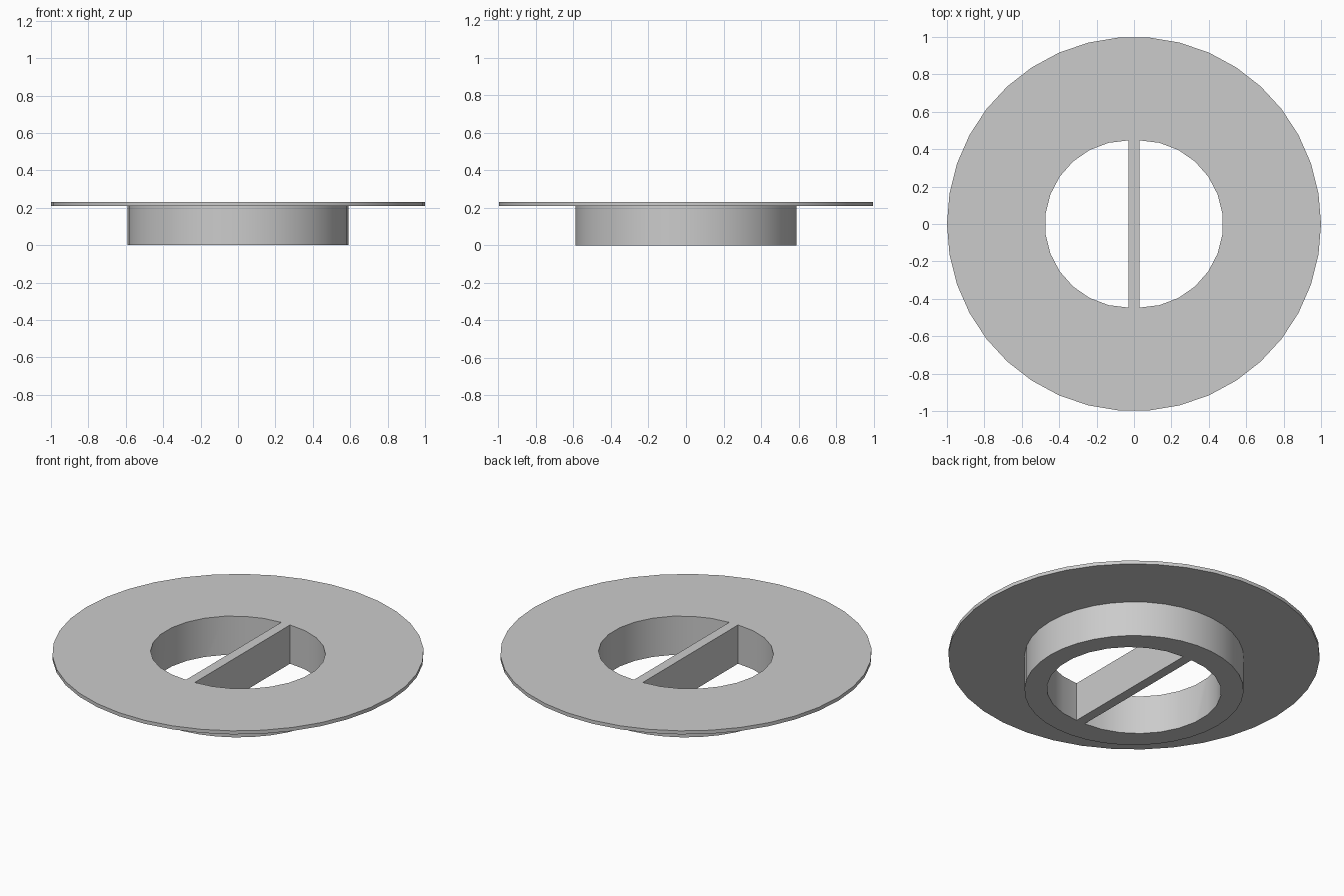
import bpy, bmesh, math

cube = bpy.data.objects.get("Cube")
if cube:
    bpy.data.objects.remove(cube)

HEIGHT = 0.23
FLANGE_Z = 0.209
COLLAR_R = 0.59
HOLE_R = 0.447
BAR_HALF = 0.029
SIDES = 38
HOLE_STEPS = 13

grey = bpy.data.materials.new("light_grey")
grey.use_nodes = True
colour = (0.6, 0.6, 0.6, 1)
grey.diffuse_color = colour
grey.node_tree.nodes["Principled BSDF"].inputs["Base Color"].default_value = colour


def loft(name, rings):
    """Solid skinned through matching rings of points, capped at both ends."""
    bm = bmesh.new()
    loops = [[bm.verts.new(p) for p in ring] for ring in rings]
    n = len(loops[0])
    for low, high in zip(loops, loops[1:]):
        for i in range(n):
            j = (i + 1) % n
            bm.faces.new((low[i], low[j], high[j], high[i]))
    bm.faces.new(loops[0])
    bm.faces.new(loops[-1])
    bmesh.ops.recalc_face_normals(bm, faces=bm.faces)
    mesh = bpy.data.meshes.new(name)
    bm.to_mesh(mesh)
    bm.free()
    mesh.materials.append(grey)
    obj = bpy.data.objects.new(name, mesh)
    bpy.context.collection.objects.link(obj)
    return obj


def circle(r, z):
    step = math.tau / SIDES
    return [(r * math.cos(i * step), r * math.sin(i * step), z) for i in range(SIDES)]


def half_disc(side, z):
    angles = [math.pi * (i / HOLE_STEPS - 0.5) for i in range(HOLE_STEPS + 1)]
    return [(side * (BAR_HALF + HOLE_R * math.cos(a)), HOLE_R * math.sin(a), z)
            for a in angles]


# Collar with the wide thin flange on top
body = loft("flanged_collar", [circle(COLLAR_R, 0), circle(COLLAR_R, FLANGE_Z),
                               circle(1, FLANGE_Z), circle(1, HEIGHT)])

# Two half-round openings, leaving the crossbar between them
bpy.context.view_layer.objects.active = body
body.select_set(True)
for side in (-1, 1):
    cutter = loft("opening_cutter", [half_disc(side, -0.1), half_disc(side, HEIGHT + 0.1)])
    cutter.hide_render = True
    cut = body.modifiers.new("opening", 'BOOLEAN')
    cut.operation = 'DIFFERENCE'
    cut.solver = 'EXACT'
    cut.object = cutter
    bpy.ops.object.modifier_apply(modifier=cut.name)
    bpy.data.objects.remove(cutter)

# Smooth round walls, crisp rims
bpy.ops.object.shade_smooth_by_angle(angle=math.radians(30))
